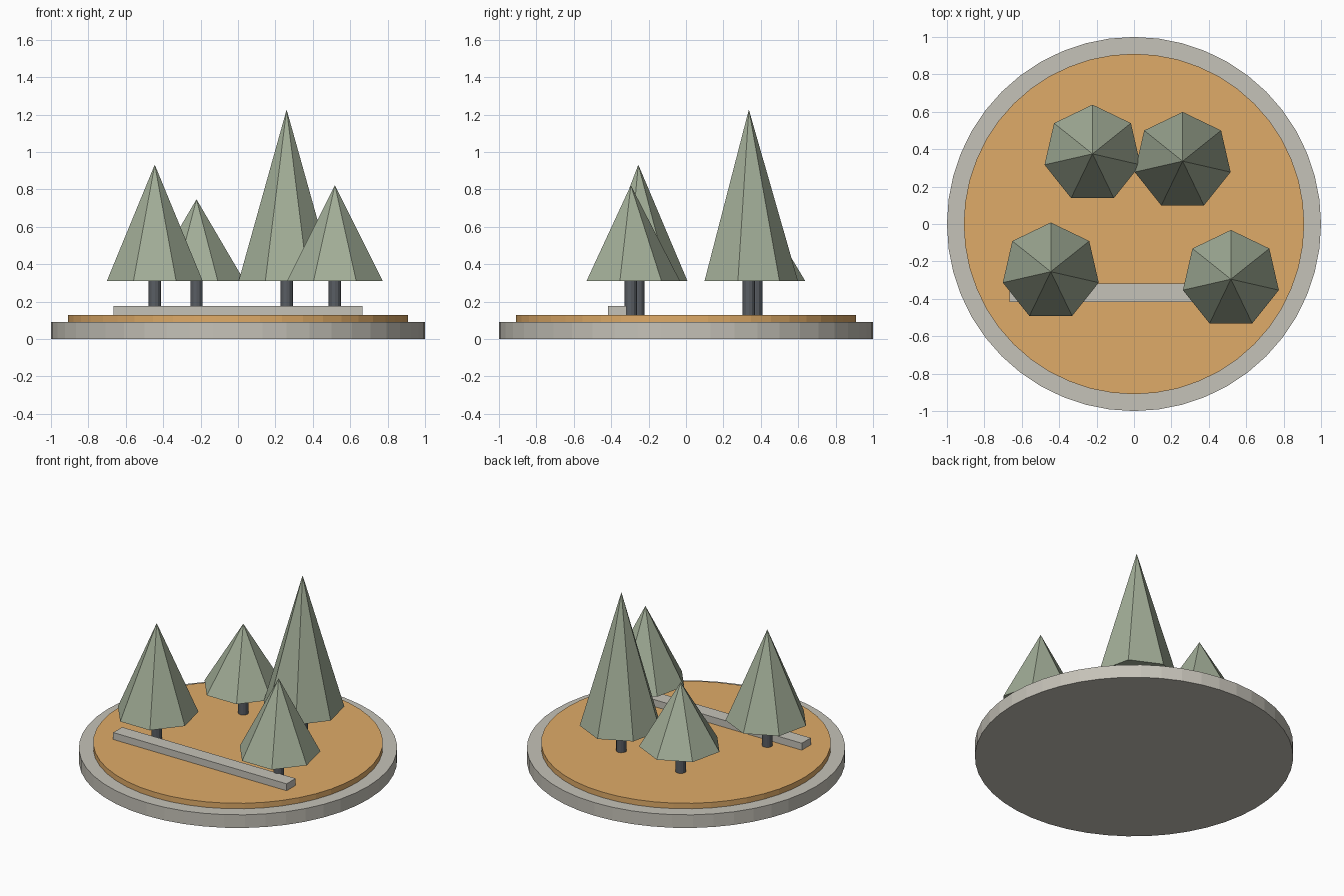
import bpy

if "Cube" in bpy.data.objects:
    bpy.data.objects.remove(bpy.data.objects["Cube"])


def material(name, rgb):
    m = bpy.data.materials.new(name)
    m.diffuse_color = (*rgb, 1)
    m.use_nodes = True
    m.node_tree.nodes["Principled BSDF"].inputs["Base Color"].default_value = m.diffuse_color
    return m


STONE = material("stone", (0.56, 0.54, 0.48))
SAND = material("sand", (0.74, 0.41, 0.14))
LEAF = material("foliage", (0.36, 0.42, 0.31))
BARK = material("bark", (0.10, 0.11, 0.125))


def finish(name, mat):
    ob = bpy.context.object
    ob.name = name
    ob.data.materials.append(mat)
    return ob


def cylinder(name, r, z0, z1, sides, mat, x=0, y=0):
    bpy.ops.mesh.primitive_cylinder_add(
        vertices=sides, radius=r, depth=z1 - z0, location=(x, y, (z0 + z1) / 2))
    return finish(name, mat)


def tree(name, x, y, top):
    # Trunk stands on the sand, seven-sided crown above it
    cylinder(name + "_trunk", 0.033, 0.129, 0.31, 12, BARK, x, y)
    bpy.ops.mesh.primitive_cone_add(
        vertices=7, radius1=0.263, radius2=0, depth=top - 0.31,
        location=(x, y, (top + 0.31) / 2))
    finish(name + "_crown", LEAF)


# Round plinth and sand disc
cylinder("plinth", 1.0, 0, 0.091, 48, STONE)
cylinder("sand_disc", 0.91, 0.091, 0.129, 48, SAND)

# Long low kerb across the front
bpy.ops.mesh.primitive_cube_add(size=1, location=(0, -0.368, 0.153))
kerb = finish("kerb", STONE)
kerb.scale = (1.33, 0.098, 0.048)

# Four trees of different heights
tree("front_left_tree", -0.445, -0.255, 0.932)
tree("front_right_tree", 0.518, -0.295, 0.822)
tree("back_left_tree", -0.222, 0.375, 0.747)
tree("back_right_tree", 0.26, 0.336, 1.227)
